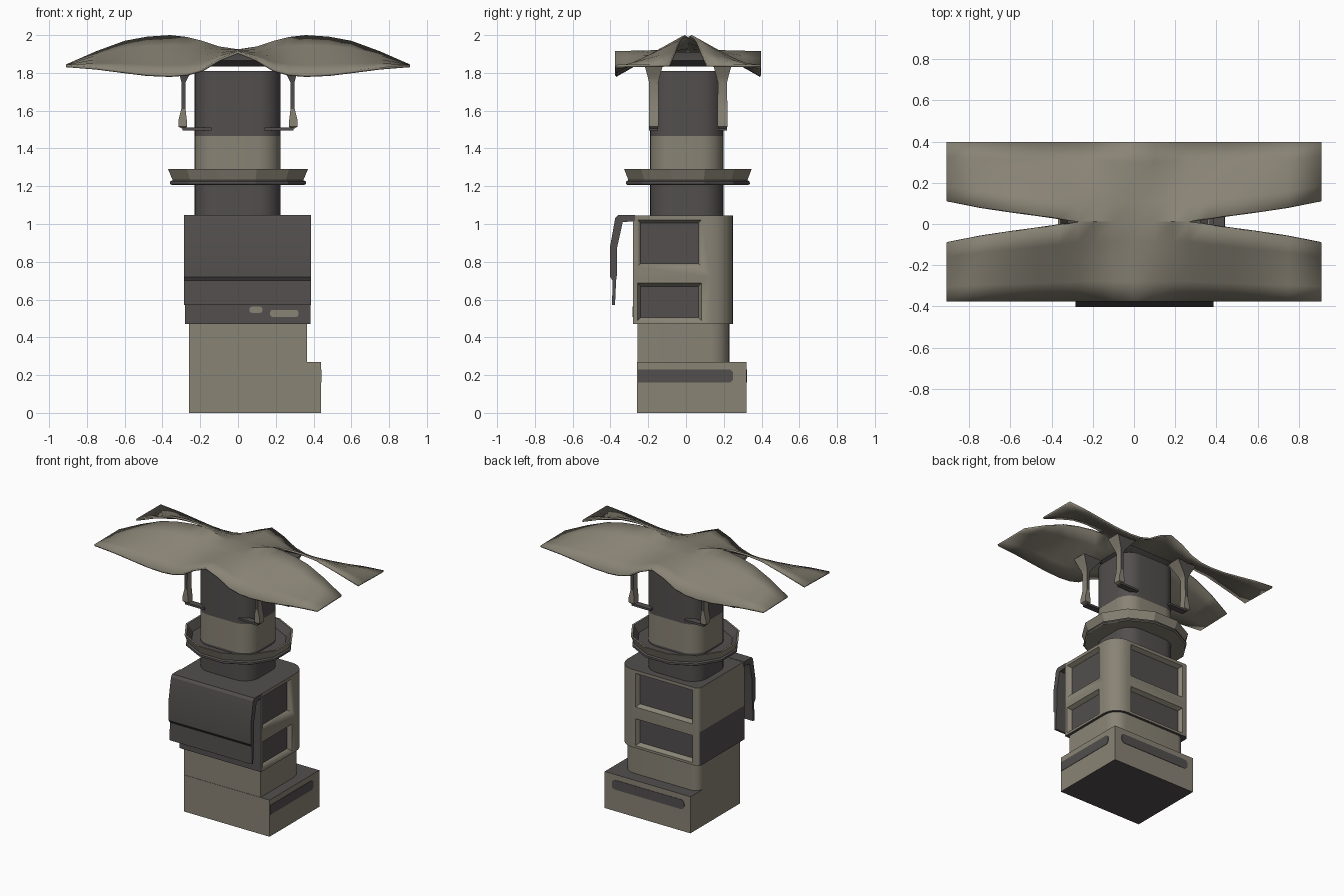
import bpy, bmesh, math
from mathutils import Vector

if "Cube" in bpy.data.objects:
    bpy.data.objects.remove(bpy.data.objects["Cube"])


def material(name, rgb):
    m = bpy.data.materials.new(name)
    m.diffuse_color = (*rgb, 1)
    m.use_nodes = True
    m.node_tree.nodes["Principled BSDF"].inputs["Base Color"].default_value = m.diffuse_color
    return m


MATS = [material("warm_taupe", (0.25, 0.228, 0.178)), material("charcoal", (0.085, 0.077, 0.076))]
TAUPE, DARK = 0, 1


def finish(name, bm, rule=None, angle=30):
    """Turn a bmesh into an object; rule(centre, normal) gives the colour."""
    bmesh.ops.recalc_face_normals(bm, faces=bm.faces[:])
    if rule is not None:
        for f in bm.faces:
            f.material_index = rule(f.calc_center_median(), f.normal) if callable(rule) else rule
    me = bpy.data.meshes.new(name)
    bm.to_mesh(me)
    bm.free()
    ob = bpy.data.objects.new(name, me)
    for m in MATS:
        me.materials.append(m)
    bpy.context.collection.objects.link(ob)
    bpy.ops.object.select_all(action='DESELECT')
    bpy.context.view_layer.objects.active = ob
    ob.select_set(True)
    bpy.ops.object.shade_smooth_by_angle(angle=math.radians(angle))
    return ob


def loft(rings, closed=True):
    """Skin a list of point rings, optionally capping both ends."""
    bm = bmesh.new()
    vs = [[bm.verts.new(p) for p in r] for r in rings]
    n = len(vs[0])
    pairs = list(zip(vs, vs[1:]))
    if not closed:
        pairs.append((vs[-1], vs[0]))
    for a, b in pairs:
        for i in range(n):
            j = (i + 1) % n
            bm.faces.new((a[i], a[j], b[j], b[i]))
    if closed:
        bm.faces.new(vs[0][::-1])
        bm.faces.new(vs[-1])
    return bm


def outline(x0, x1, y0, y1, radii, seg=6):
    """Rectangle with rounded corners; radii for (++, -+, --, +-)."""
    pts = []
    corners = ((x1, y1, -1, -1), (x0, y1, 1, -1), (x0, y0, 1, 1), (x1, y0, -1, 1))
    for k, ((x, y, sx, sy), r) in enumerate(zip(corners, radii)):
        steps = seg if r > 0 else 0
        for i in range(steps + 1):
            a = math.pi / 2 * (k + (i / steps if steps else 0))
            pts.append((x + sx * r + r * math.cos(a), y + sy * r + r * math.sin(a)))
    return pts


def prism(shape, zs):
    return loft([[(x, y, z) for x, y in shape] for z in zs])


def extrude_x(profile, x0, x1):
    return loft([[(x, y, z) for y, z in profile] for x in (x0, x1)])


def top_dark(c, n):
    return DARK if abs(n.z) > 0.9 else TAUPE


# Base block and lower column
finish("base", prism(outline(-.26, .44, -.26, .32, (0, 0, 0, 0)), (0, .27)), top_dark)
finish("lower_column", prism(outline(-.26, .365, -.258, .23, (.1, .06, 0, 0)), (.265, .48)), TAUPE)

# Base stripes: thin plates on right and back
stripe = outline(-.255, .25, .16, .23, (.025, .0, 0, .025))
finish("right_stripe", loft([[(x, y, z) for y, z in stripe] for x in (.437, .443)]), DARK)
stripe = outline(-.21, .38, .16, .23, (.025,) * 4)
finish("back_stripe", loft([[(x, y, z) for x, z in stripe] for y in (.317, .323)]), DARK)


# Main body, dark at the front, top and lower left
def body_rule(c, n):
    if abs(n.z) > .9 or n.y < -.9 or (n.x < -.9 and c.z < .72):
        return DARK
    return TAUPE


body = finish("body", prism(outline(-.28, .385, -.28, .25, (.12, .03, 0, 0)), (.47, .72, 1.045)), body_rule)

# Recessed panels cut into the right and back of the body
for z0, z1 in ((.79, 1.005), (.505, .67)):
    for side in ("right", "back"):
        a0, a1, face = (-.24, .065, .385) if side == "right" else (-.21, .22, .25)
        rings = []
        for depth, grow in ((.02, .047), (-.03, 0)):
            ring = [(a0 - grow * .6, z0 - grow * .6), (a1 + grow * .6, z0 - grow * .6),
                    (a1 + grow * .6, z1 + grow * .6), (a0 - grow * .6, z1 + grow * .6)]
            d = face + depth
            rings.append([(d, a, z) if side == "right" else (a, d, z) for a, z in ring])
        floor = face - .03
        cut = finish("panel_cutter", loft(rings),
                     lambda c, n: DARK if abs((c.x if side == "right" else c.y) - floor) < .001 else TAUPE)
        cut.hide_render = True
        mod = body.modifiers.new("panel", 'BOOLEAN')
        mod.operation, mod.solver, mod.object = 'DIFFERENCE', 'EXACT', cut
        bpy.context.view_layer.objects.active = body
        bpy.ops.object.modifier_apply(modifier=mod.name)
        bpy.data.objects.remove(cut)

# Hanging front flap with a kinked profile
flap = [(-.27, 1.047), (-.36, 1.047), (-.375, 1.03), (-.402, .88), (-.402, .72), (-.388, .70), (-.392, .57),
        (-.376, .57), (-.37, .70), (-.366, .73), (-.366, .87), (-.335, 1.01), (-.27, 1.015)]
finish("front_flap", extrude_x(flap, -.285, .387), DARK, 20)

# Small light patches under the flap
for x0, x1, z0, z1 in ((.17, .32, .508, .545), (.06, .13, .53, .562)):
    patch = outline(x0, x1, z0, z1, (.012,) * 4, 2)
    finish("front_patch", loft([[(x, y, z) for x, z in patch] for y in (-.284, -.278)]), TAUPE)

# Neck in three colour bands
finish("neck", prism(outline(-.23, .225, -.19, .198, (.12,) * 4, 8), (1.04, 1.25, 1.465, 1.81)),
       lambda c, n: TAUPE if 1.25 < c.z < 1.46 else DARK)

# Twelve-sided open dish around the neck
dish = [(.55, 1.215), (.95, 1.207), (.975, 1.213), (.97, 1.225), (.935, 1.232), (1.0, 1.29), (.965, 1.29),
        (.87, 1.24), (.55, 1.235)]
k = 1 / math.cos(math.pi / 12)
rings = []
for r, z in dish:
    rings.append([(.37 * k * r * math.cos(math.pi * (i + .5) / 6),
                   .01 + .337 * k * r * math.sin(math.pi * (i + .5) / 6), z) for i in range(12)])


def dish_rule(c, n):
    inward = n.x * c.x + n.y * (c.y - .01) < 0
    return DARK if (n.z > .2 and (inward or c.z < 1.27)) or 1.208 < c.z < 1.2225 and abs(n.z) < .6 else TAUPE


finish("dish", loft(rings, closed=False), dish_rule, 20)

# Canopy: four drooping wings with a notch left and right
XS = (0, .1, .19, .27, .36, .48, .6, .75, .91)
GAP = (0, 0, 0, 0, .018, .035, .05, .07, .1)
Z_IN = (1.925, 1.94, 1.97, 1.99, 2.0, 1.992, 1.97, 1.915, 1.845)
Z_OUT = (1.915, 1.875, 1.82, 1.797, 1.79, 1.795, 1.81, 1.83, 1.843)
bm = bmesh.new()
N = 5
for sx in (-1, 1):
    for sy in (-1, 1):
        grid = []
        for x, g, zi, zo in zip(XS, GAP, Z_IN, Z_OUT):
            col = []
            for j in range(N):
                t = j / (N - 1)
                col.append(bm.verts.new((sx * x, .011 + sy * (g + (.387 - g) * t), zi + (zo - zi) * t)))
            grid.append(col)
        for a, b in zip(grid, grid[1:]):
            for j in range(N - 1):
                q = (a[j], b[j], b[j + 1], a[j + 1])
                bm.faces.new(q if sx * sy > 0 else q[::-1])
bmesh.ops.remove_doubles(bm, verts=bm.verts[:], dist=.0005)
canopy = finish("canopy", bm, TAUPE, 25)
if sum(p.normal.z for p in canopy.data.polygons) < 0:
    canopy.data.flip_normals()
solid = canopy.modifiers.new("thickness", 'SOLIDIFY')
solid.thickness, solid.offset = .013, -1

# Support block between neck and canopy
finish("canopy_support", loft([[(x * s, y * s + .01, z) for x, y in outline(-.2, .2, -.17, .17, (.04,) * 4, 3)]
                               for s, z in ((.75, 1.835), (1, 1.865), (.6, 1.91))]), DARK)

# Four brackets: strap, flared mount and foot reaching back to the neck
for sx in (-1, 1):
    for sy in (-1, 1):
        yc = .011 + sy * .182
        strap = []
        for x, w, d, z in ((.285, .012, .018, 1.505), (.293, .022, .026, 1.515), (.293, .022, .026, 1.55),
                           (.289, .011, .026, 1.61), (.288, .011, .024, 1.75), (.285, .022, .032, 1.78),
                           (.27, .08, .055, 1.865)):
            strap.append([(sx * (x + a * w), yc + b * d, z) for a, b in
                          ((-1, -1), (1, -1), (1, 1), (-1, 1))])
        finish("bracket_strap", loft(strap), lambda c, n: TAUPE if abs(n.x) > .7 or c.z < 1.6 else DARK)
        foot = outline(min(sx * .14, sx * .295), max(sx * .14, sx * .295), yc - .024, yc + .024, (0,) * 4)
        finish("bracket_foot", prism(foot, (1.495, 1.51)), DARK)
